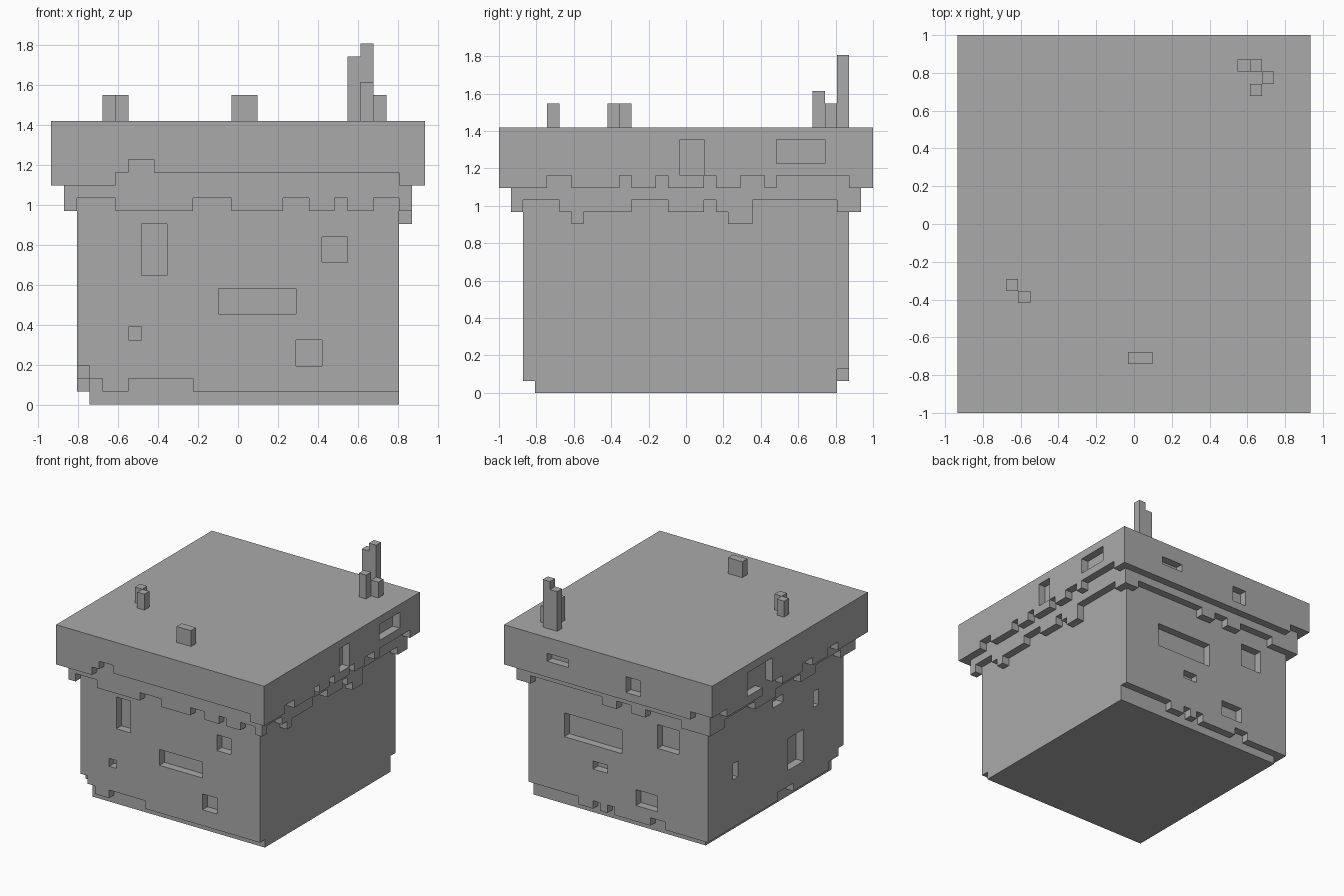
import bpy
import bmesh
from itertools import product
from mathutils import Vector

if "Cube" in bpy.data.objects:
    bpy.data.objects.remove(bpy.data.objects["Cube"], do_unlink=True)

WIDE, DEEP = 29, 31          # footprint in unit blocks
UNIT = 2 / DEEP

stone = bpy.data.materials.new("stone_grey")
stone.use_nodes = True
GREY = (0.4, 0.4, 0.4, 1)
stone.diffuse_color = GREY
stone.node_tree.nodes["Principled BSDF"].inputs["Base Color"].default_value = GREY


def block(x0, x1, y0, y1, z0, z1):
    return set(product(range(x0, x1), range(y0, y1), range(z0, z1)))


def strip(side, inset, start, end, low, high):
    """One block deep piece lying along one side of a tier."""
    if side == "front":
        return block(start, end, inset, inset + 1, low, high)
    if side == "back":
        return block(start, end, DEEP - inset - 1, DEEP - inset, low, high)
    if side == "left":
        return block(WIDE - inset - 1, WIDE - inset, start, end, low, high)
    return block(inset, inset + 1, start, end, low, high)


def ragged_edge(cells, side, inset, floor, steps):
    """Trim the lower edge of a side; steps are (start, bottom height)."""
    length = WIDE if side in ("front", "back") else DEEP
    ends = [s[0] for s in steps[1:]] + [length - inset]
    for (start, bottom), end in zip(steps, ends):
        cells -= strip(side, inset, start, end, floor, bottom)


def build(name, cells):
    """Skin the outer faces of a set of blocks and merge flat areas."""
    bm = bmesh.new()
    corners = {}

    def vert(p):
        if p not in corners:
            x, y, z = p
            corners[p] = bm.verts.new(
                Vector((x - WIDE / 2, y - DEEP / 2, z)) * UNIT)
        return corners[p]

    for cell in sorted(cells):
        for axis, way in product(range(3), (0, 1)):
            near = list(cell)
            near[axis] += 2 * way - 1
            if tuple(near) in cells:
                continue
            u, v = (axis + 1) % 3, (axis + 2) % 3
            ring = []
            for du, dv in ((0, 0), (1, 0), (1, 1), (0, 1)):
                p = list(cell)
                p[axis] += way
                p[u] += du
                p[v] += dv
                ring.append(vert(tuple(p)))
            bm.faces.new(ring if way else ring[::-1])
    bmesh.ops.dissolve_limit(bm, angle_limit=0.01,
                             verts=bm.verts, edges=bm.edges)
    mesh = bpy.data.meshes.new(name)
    bm.to_mesh(mesh)
    bm.free()
    mesh.materials.append(stone)
    bpy.context.collection.objects.link(bpy.data.objects.new(name, mesh))


# Roof slab with ragged lower rim and recesses
roof = block(0, WIDE, 0, DEEP, 17, 22)
ragged_edge(roof, "front", 0, 17, [(0, 17), (5, 18), (6, 19), (8, 18), (27, 17)])
ragged_edge(roof, "left", 0, 17, [
    (0, 17), (4, 18), (6, 17), (10, 18), (11, 17), (13, 18), (14, 17),
    (17, 18), (18, 17), (20, 18), (22, 17), (23, 18), (29, 17)])
ragged_edge(roof, "back", 0, 17, [(0, 18), (3, 17)])
ragged_edge(roof, "right", 0, 17, [
    (0, 17), (6, 18), (8, 17), (11, 18), (13, 17), (17, 18), (21, 17), (28, 18)])
for side, *span in (("left", 15, 17, 18, 21), ("left", 23, 27, 19, 21),
                    ("back", 20, 23, 19, 20), ("back", 10, 12, 18, 20),
                    ("right", 19, 24, 18, 21)):
    roof -= strip(side, 0, *span)
build("roof_slab", roof)

# Eave tier with hanging teeth
eave = block(1, WIDE - 1, 1, DEEP - 1, 14, 17)
ragged_edge(eave, "front", 1, 14, [
    (1, 15), (2, 16), (5, 15), (11, 16), (14, 15), (18, 16), (20, 15),
    (22, 16), (23, 15), (25, 16), (27, 15)])
ragged_edge(eave, "left", 1, 14, [
    (1, 15), (2, 16), (5, 15), (6, 14), (7, 15), (11, 16), (14, 15),
    (17, 16), (18, 15), (19, 14), (21, 16), (28, 15)])
ragged_edge(eave, "back", 1, 14, [
    (1, 15), (5, 16), (10, 15), (12, 16), (14, 15), (16, 16), (26, 15)])
ragged_edge(eave, "right", 1, 14, [
    (1, 15), (4, 16), (9, 15), (12, 16), (17, 15), (21, 16), (27, 15)])
build("eave", eave)

# Main body with recessed panels and a worn foot
body = block(2, WIDE - 2, 2, DEEP - 2, 0, 14)
ragged_edge(body, "front", 2, 0, [(2, 3), (3, 2), (4, 1), (6, 2), (11, 1)])
ragged_edge(body, "back", 2, 0, [
    (2, 1), (8, 2), (10, 1), (15, 2), (16, 1), (17, 2), (18, 1), (20, 2)])
ragged_edge(body, "right", 2, 0, [(2, 3), (3, 2), (5, 1), (12, 2), (15, 1)])
for side, *span in (("front", 7, 9, 10, 14), ("front", 21, 23, 11, 13),
                    ("front", 13, 19, 7, 9), ("front", 6, 7, 5, 6),
                    ("front", 19, 21, 3, 5),
                    ("back", 14, 22, 9, 12), ("back", 6, 9, 11, 14),
                    ("back", 16, 18, 6, 7), ("back", 9, 12, 3, 5),
                    ("right", 10, 13, 4, 8), ("right", 23, 24, 7, 9),
                    ("right", 7, 8, 10, 12), ("right", 14, 16, 13, 14)):
    body -= strip(side, 2, *span)
build("body", body)

# Small upright posts on the roof
posts = {
    "corner_posts": [(23, 28, 27), (24, 28, 28), (25, 27, 24), (24, 26, 25)],
    "side_posts": [(4, 10, 24), (5, 9, 24)],
    "front_post": [(14, 4, 24), (15, 4, 24)],
}
for name, group in posts.items():
    cells = set()
    for x, y, top in group:
        cells |= block(x, x + 1, y, y + 1, 22, top)
    build(name, cells)
